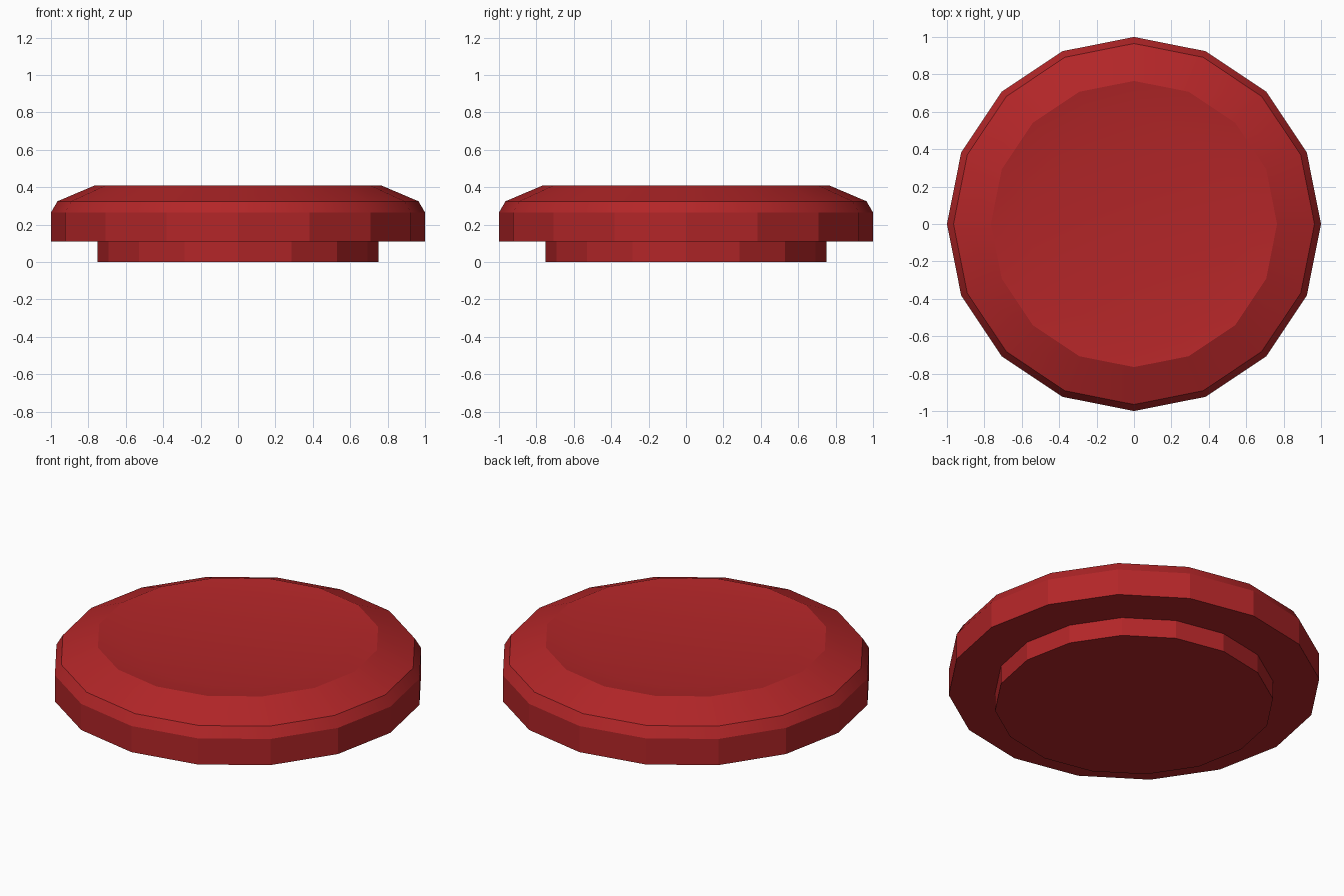
import bpy, bmesh, math

if "Cube" in bpy.data.objects:
    bpy.data.objects.remove(bpy.data.objects["Cube"])

SIDES = 16

red = bpy.data.materials.new("button red")
red.diffuse_color = (0.45, 0.019, 0.021, 1)
red.use_nodes = True
red.node_tree.nodes["Principled BSDF"].inputs["Base Color"].default_value = red.diffuse_color


def lathe(name, profile):
    """Closed solid turned around z from (radius, height) pairs, bottom to top."""
    bm = bmesh.new()
    rings = [[bm.verts.new((r * math.cos(2 * math.pi * i / SIDES),
                            r * math.sin(2 * math.pi * i / SIDES), z))
              for i in range(SIDES)] for r, z in profile]
    for low, high in zip(rings, rings[1:]):
        for i in range(SIDES):
            j = (i + 1) % SIDES
            bm.faces.new((low[i], low[j], high[j], high[i]))
    bm.faces.new(list(reversed(rings[0])))
    bm.faces.new(rings[-1])
    mesh = bpy.data.meshes.new(name)
    bm.to_mesh(mesh)
    bm.free()
    mesh.materials.append(red)
    ob = bpy.data.objects.new(name, mesh)
    bpy.context.collection.objects.link(ob)
    # Walls stay faceted, shallow slopes blend
    bpy.ops.object.select_all(action='DESELECT')
    ob.select_set(True)
    bpy.context.view_layer.objects.active = ob
    bpy.ops.object.shade_smooth_by_angle(angle=math.radians(20))
    return ob


# One turned body: narrow foot, overhanging cap, bevelled rim, shallow dish
lathe("push_button", [
    (0.75, 0.0), (0.75, 0.11),
    (1.0, 0.11), (1.0, 0.265),
    (0.965, 0.325), (0.765, 0.41),
    (0.57, 0.382),
])
